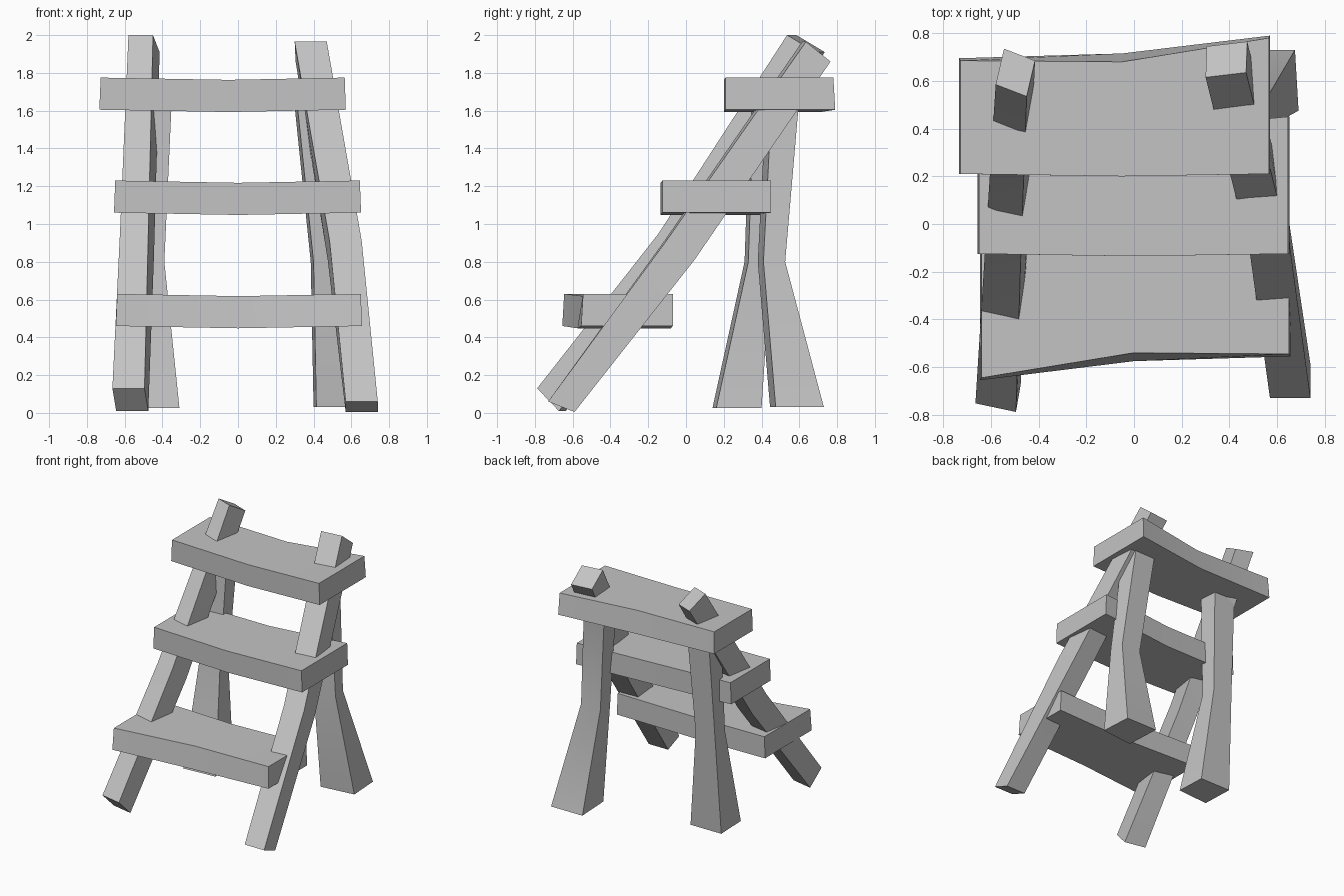
import bpy
import bmesh
import math
from mathutils import Vector

cube = bpy.data.objects.get("Cube")
if cube:
    bpy.data.objects.remove(cube)

# One worn grey wood colour
wood = bpy.data.materials.new("grey_wood")
wood.use_nodes = True
GREY = (0.55, 0.55, 0.55, 1)
wood.diffuse_color = GREY
wood.node_tree.nodes["Principled BSDF"].inputs["Base Color"].default_value = GREY


def loft(name, rings):
    """Skin a row of four-cornered rings into a closed timber."""
    bm = bmesh.new()
    loops = [[bm.verts.new(Vector(p)) for p in ring] for ring in rings]
    for lower, upper in zip(loops, loops[1:]):
        for i in range(4):
            j = (i + 1) % 4
            bm.faces.new((lower[i], lower[j], upper[j], upper[i]))
    bm.faces.new(loops[0][::-1])
    bm.faces.new(loops[-1])
    bmesh.ops.recalc_face_normals(bm, faces=bm.faces[:])
    mesh = bpy.data.meshes.new(name)
    bm.to_mesh(mesh)
    bm.free()
    mesh.materials.append(wood)
    obj = bpy.data.objects.new(name, mesh)
    bpy.context.collection.objects.link(obj)
    bpy.ops.object.select_all(action="DESELECT")
    obj.select_set(True)
    bpy.context.view_layer.objects.active = obj
    bpy.ops.object.shade_smooth_by_angle(angle=math.radians(30))


def plank(name, xs, z, fronts, backs, front_lean=(0, 0, 0), back_lean=(0, 0, 0)):
    """Step with a slight sag in the middle; leans push the lower edges out."""
    thick = 0.17
    rings = []
    for x, f, b, fl, bl, sag in zip(xs, fronts, backs, front_lean, back_lean, (0, 0.012, 0)):
        rings.append([(x, f, z - sag), (x, b, z - sag),
                      (x * 1.01, b + bl, z - thick - sag),
                      (x * 1.01, f - fl, z - thick - sag)])
    loft(name, rings)


def rail(name, sections):
    """Slanted rail; each section is left x, right x, front (y, z), back (y, z), twist, shift."""
    rings = []
    for x0, x1, (fy, fz), (by, bz), twist, shift in sections:
        rings.append([(x0, fy + twist, fz), (x1, fy - twist, fz),
                      (x1 + shift, by - twist, bz), (x0 + shift, by + twist, bz)])
    loft(name, rings)


def back_leg(name, sections, skew):
    """Flared leg; each section is x range, y range and height."""
    rings = []
    for (x0, x1), (y0, y1), z in sections:
        rings.append([(x0, y0 - skew, z), (x1, y0 + skew, z),
                      (x1 - abs(skew), y1, z), (x0 - abs(skew), y1, z)])
    loft(name, rings)


# Three steps
plank("top_step", (-0.727, -0.05, 0.565), 1.775,
      (0.21, 0.2, 0.21), (0.685, 0.68, 0.78), back_lean=(0.01, 0.035, 0.01))
plank("middle_step", (-0.65, 0, 0.645), 1.23,
      (-0.125, -0.135, -0.125), (0.37, 0.39, 0.45))
plank("bottom_step", (-0.64, 0, 0.65), 0.63,
      (-0.645, -0.54, -0.545), (-0.07, -0.08, -0.07), front_lean=(0.01, 0.035, 0.01))

# Slanted rails carrying the steps
rail("right_front_rail", [
    (-0.665, -0.495, (-0.77, 0.13), (-0.655, 0.01), 0.018, 0.02),
    (-0.625, -0.475, (-0.13, 0.95), (0, 0.83), 0.015, 0.03),
    (-0.58, -0.45, (0.56, 2), (0.71, 1.91), 0.025, 0.035)])
rail("left_front_rail", [
    (0.57, 0.74, (-0.73, 0.06), (-0.59, 0.005), 0, 0),
    (0.485, 0.655, (-0.11, 0.91), (0.04, 0.81), -0.005, -0.01),
    (0.3, 0.47, (0.625, 1.965), (0.755, 1.86), -0.01, 0.005)])

# Flared back legs, bent at mid height
back_leg("right_back_leg", [
    ((-0.58, -0.31), (0.15, 0.4), 0.025),
    ((-0.56, -0.39), (0.32, 0.45), 0.8),
    ((-0.54, -0.35), (0.35, 0.51), 1.67)], 0.01)
back_leg("left_back_leg", [
    ((0.415, 0.69), (0.46, 0.73), 0.03),
    ((0.4, 0.57), (0.395, 0.525), 0.8),
    ((0.31, 0.49), (0.44, 0.6), 1.67)], 0.015)
